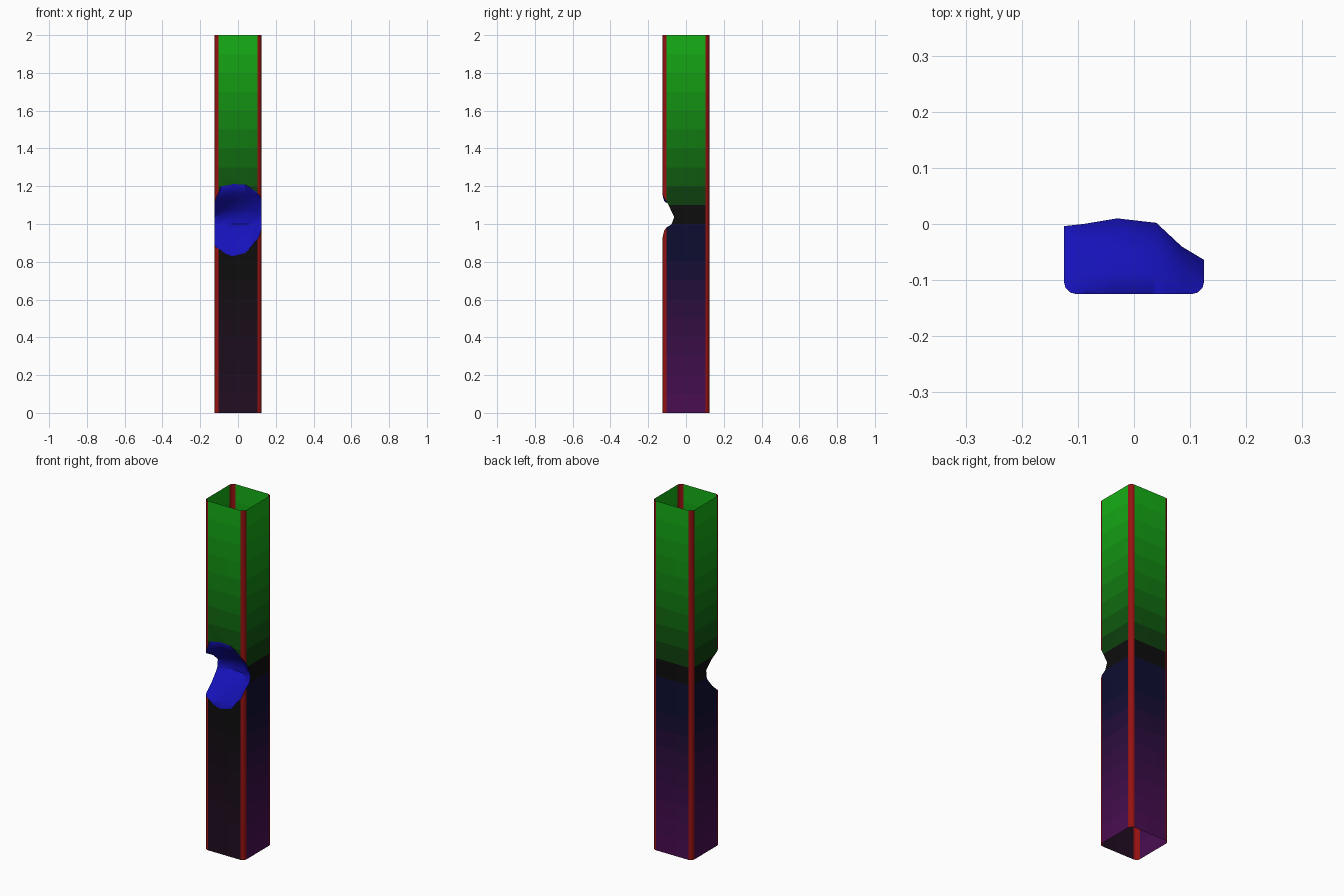
import bpy, bmesh
from math import cos, sin, pi, radians

if "Cube" in bpy.data.objects:
    bpy.data.objects.remove(bpy.data.objects["Cube"])

HALF, RAD, HEIGHT, SEG, BANDS = 0.125, 0.022, 2.0, 3, 20


def mix(a, b, t):
    t = max(0.0, min(1.0, t))
    return [x + (y - x) * t for x, y in zip(a, b)]


def material(name, rgb):
    m = bpy.data.materials.new(name)
    m.diffuse_color = (*rgb, 1)
    m.use_nodes = True
    m.node_tree.nodes["Principled BSDF"].inputs["Base Color"].default_value = m.diffuse_color
    return m


def make_object(name, bm, mats):
    bmesh.ops.recalc_face_normals(bm, faces=bm.faces)
    me = bpy.data.meshes.new(name)
    bm.to_mesh(me)
    bm.free()
    for m in mats:
        me.materials.append(m)
    ob = bpy.data.objects.new(name, me)
    bpy.context.collection.objects.link(ob)
    return ob


# Paint: broken core, worn corners, then front and side gradients by height
mats = [material("broken_core", (0.008, 0.006, 0.5)),
        material("corner_edge", (0.3, 0.006, 0.006))]
dark, green = (0.004, 0.004, 0.004), (0.008, 0.45, 0.008)
for kind, low, mid in (("front", (0.016, 0.004, 0.016), dark),
                       ("side", (0.07, 0.004, 0.085), (0.004, 0.004, 0.03))):
    for i in range(BANDS):
        z = (i + 0.5) * HEIGHT / BANDS
        rgb = mix(low, mid, z / 0.8) if z < 1.05 else mix(dark, green, (z - 1.05) / 0.95)
        mats.append(material(f"{kind}_paint_{i}", rgb))

# Column: rounded square profile lofted upwards
profile = []
for k in range(4):
    for s in range(SEG + 1):
        a = k * pi / 2 + s * pi / 2 / SEG
        sx, sy = (1, -1, -1, 1)[k], (1, 1, -1, -1)[k]
        profile.append((sx * (HALF - RAD) + RAD * cos(a),
                        sy * (HALF - RAD) + RAD * sin(a)))
bm = bmesh.new()
rings = [[bm.verts.new((x, y, i * HEIGHT / BANDS)) for x, y in profile]
         for i in range(BANDS + 1)]
n = len(profile)
for i in range(BANDS):
    for j in range(n):
        k = (j + 1) % n
        f = bm.faces.new((rings[i][j], rings[i][k], rings[i + 1][k], rings[i + 1][j]))
        if j % (SEG + 1) != SEG:
            f.material_index = 1
        else:
            f.material_index = 2 + i + (0 if j == 2 * (SEG + 1) + SEG else BANDS)
bm.faces.new(rings[0])
bm.faces.new(rings[-1])
column = make_object("column", bm, mats)

# Bite cutter: depth of the broken surface at each x, row by row in z
xs = (-0.135, -0.09, -0.03, 0.04, 0.085, 0.135)
rows = ((0.82, (-.15, -.14, -.13, -.14, -.15, -.16)),
        (0.87, (-.13, -.122, -.105, -.112, -.14, -.15)),
        (0.92, (-.07, -.075, -.08, -.085, -.115, -.14)),
        (0.98, (-.02, -.015, -.04, -.04, -.06, -.117)),
        (1.0, (-.01, 0, .01, 0, -.04, -.085)),
        (1.04, (-.005, 0, .01, .002, -.04, -.07)),
        (1.08, (-.05, -.03, -.015, -.02, -.055, -.09)),
        (1.12, (-.125, -.09, -.05, -.05, -.08, -.11)),
        (1.16, (-.15, -.112, -.09, -.09, -.115, -.14)),
        (1.215, (-.16, -.13, -.127, -.13, -.15, -.16)))
bm = bmesh.new()
back = [[bm.verts.new((x, y, z)) for x, y in zip(xs, ys)] for z, ys in rows]
front = [[bm.verts.new((x, -0.2, z)) for x in xs] for z, ys in rows]
R, C = len(rows), len(xs)
for g in (back, front):
    for i in range(R - 1):
        for j in range(C - 1):
            a, b, c, d = g[i][j], g[i][j + 1], g[i + 1][j + 1], g[i + 1][j]
            bm.faces.new((a, b, c))
            bm.faces.new((a, c, d))
for j in range(C - 1):
    for i in (0, R - 1):
        bm.faces.new((back[i][j], back[i][j + 1], front[i][j + 1], front[i][j]))
for i in range(R - 1):
    for j in (0, C - 1):
        bm.faces.new((back[i][j], back[i + 1][j], front[i + 1][j], front[i][j]))
cutter = make_object("bite_cutter", bm, mats)

# Cut the bite
mod = column.modifiers.new("bite", 'BOOLEAN')
mod.operation, mod.solver, mod.object = 'DIFFERENCE', 'EXACT', cutter
bpy.context.view_layer.objects.active = column
column.select_set(True)
cutter.select_set(False)
bpy.ops.object.modifier_apply(modifier=mod.name)
bpy.data.objects.remove(cutter)

# Open both ends of the shell
bm = bmesh.new()
bm.from_mesh(column.data)
caps = [f for f in bm.faces
        if all(v.co.z < 1e-4 for v in f.verts) or all(v.co.z > HEIGHT - 1e-4 for v in f.verts)]
bmesh.ops.delete(bm, geom=caps, context='FACES')
bm.to_mesh(column.data)
bm.free()

# Smooth the rounded corners while the walls stay flat
bpy.ops.object.shade_smooth_by_angle(angle=radians(35))
weighted = column.modifiers.new("flat_walls", 'WEIGHTED_NORMAL')
weighted.keep_sharp = True
